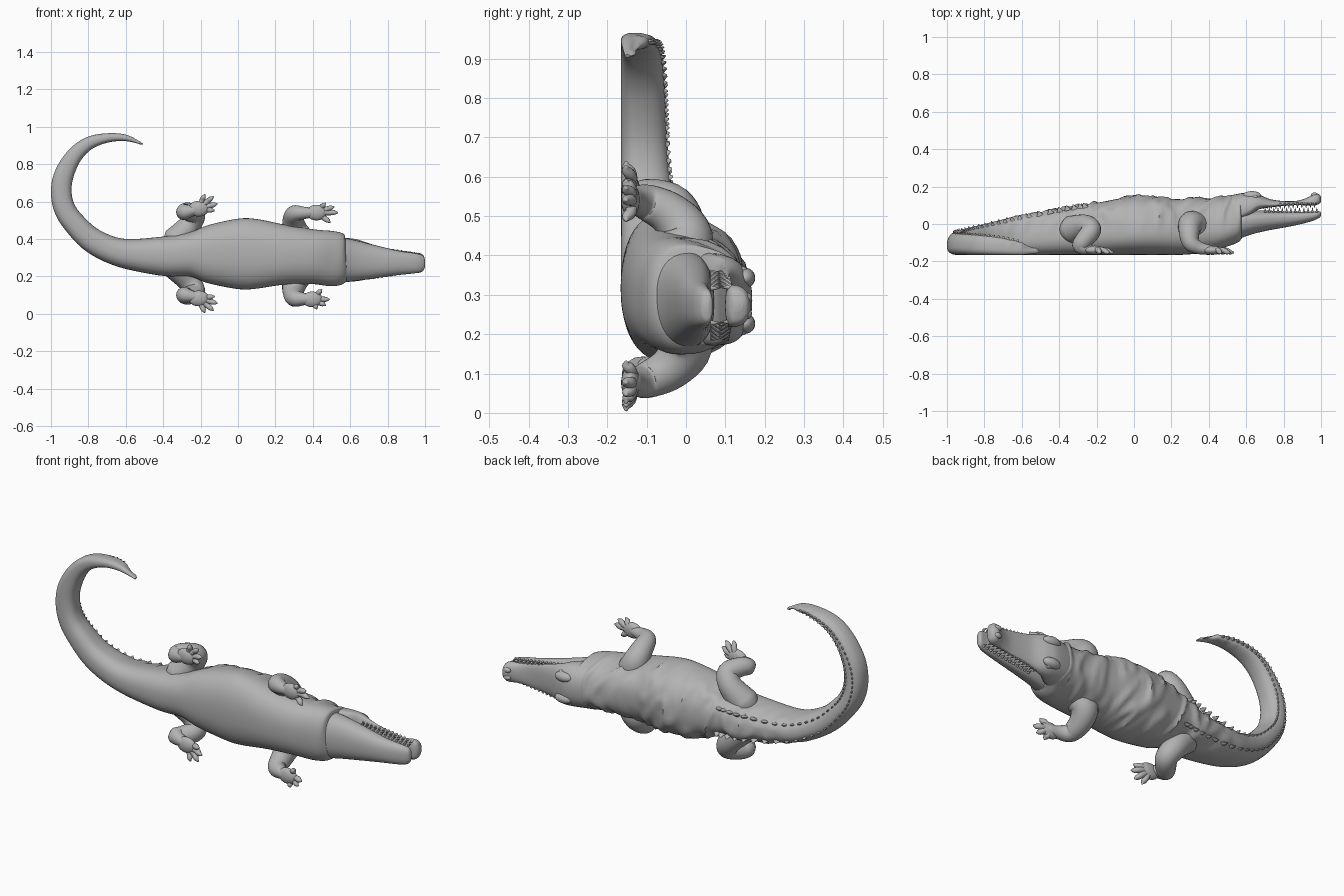
import bpy
import bmesh
import math
from mathutils import Vector, Matrix, noise

if "Cube" in bpy.data.objects:
    bpy.data.objects.remove(bpy.data.objects["Cube"])

grey = bpy.data.materials.new("matte grey")
grey.use_nodes = True
grey.diffuse_color = (.45, .45, .45, 1)
grey.node_tree.nodes["Principled BSDF"].inputs["Base Color"].default_value = (.45, .45, .45, 1)


def finish(name, bm):
    bmesh.ops.recalc_face_normals(bm, faces=bm.faces)
    mesh = bpy.data.meshes.new(name)
    bm.to_mesh(mesh)
    bm.free()
    mesh.materials.append(grey)
    obj = bpy.data.objects.new(name, mesh)
    bpy.context.collection.objects.link(obj)
    bpy.ops.object.select_all(action='DESELECT')
    obj.select_set(True)
    bpy.context.view_layer.objects.active = obj
    bpy.ops.object.shade_smooth_by_angle(angle=math.radians(50))
    return obj


def smooth_path(points, steps):
    """Catmull-Rom interpolation of tuples of any length."""
    pts = [points[0]] + list(points) + [points[-1]]
    out = []
    for a, b, c, d in zip(pts, pts[1:], pts[2:], pts[3:]):
        for k in range(steps):
            t = k / steps
            out.append([q + t / 2 * (r - p + t * (2 * p - 5 * q + 4 * r - s + t * (3 * (q - r) + s - p)))
                        for p, q, r, s in zip(a, b, c, d)])
    return out + [list(points[-1])]


def skin(bm, rings):
    loops = [[bm.verts.new(co) for co in ring] for ring in rings]
    for a, b in zip(loops, loops[1:]):
        for i in range(len(a)):
            j = (i + 1) % len(a)
            bm.faces.new((a[i], a[j], b[j], b[i]))
    bm.faces.new(loops[0])
    bm.faces.new(loops[-1])


def frames(stations):
    """Centre and sideways direction in the ground plane for each station."""
    for i, s in enumerate(stations):
        a, b = stations[max(i - 1, 0)], stations[min(i + 1, len(stations) - 1)]
        t = Vector((b[0] - a[0], 0, b[1] - a[1])).normalized()
        yield s, Vector((-t.z, 0, t.x))


def power(v, e):
    return math.copysign(abs(v) ** e, v)


def trunk(name, stations, waist, folds=0, sides=48, steps=9):
    """Loft of stations: x, z, half width, belly y, back y."""
    rings = []
    for (x, z, w, low, top), side in frames(smooth_path(stations, steps)):
        mid = low + (top - low) * waist
        ring = []
        for k in range(sides):
            ang = math.tau * k / sides
            u, v = power(math.cos(ang), .85), power(math.sin(ang), .85)
            co = Vector((x, mid + v * ((top - mid) if v > 0 else (mid - low)), z)) + side * u * w
            if folds and v > 0:
                # loose skin folds run across the back
                n = abs(noise.noise(Vector((co.x * 13 + co.z * 4, co.y * 5, co.z * 5))))
                fade = min(1, max(0, co.x + .75) * 3) * min(1, v * 2)
                co += (side * u + Vector((0, v, 0))) * folds * fade * (.3 - min(n * 3, 1))
            ring.append(co)
        rings.append(ring)
    bm = bmesh.new()
    skin(bm, rings)
    return finish(name, bm)


def tube(bm, points, sides=16, steps=5):
    """Round tube through points: x, y, z, radius."""
    path = smooth_path(points, steps)
    # closing rings round off both ends
    first, last = path[0], path[-1]
    rings, side = [], Vector((0, 1, .1))
    for i, p in enumerate(path):
        a, b = path[max(i - 1, 0)], path[min(i + 1, len(path) - 1)]
        t = (Vector(b[:3]) - Vector(a[:3])).normalized()
        side = (side - t * side.dot(t)).normalized()
        other = t.cross(side)
        ends = [(0, 1)]
        if p is first:
            ends = [(-.95, .3), (-.7, .7), (0, 1)]
        elif p is last:
            ends = [(0, 1), (.7, .7), (.95, .3)]
        for along, r in ends:
            rings.append([Vector(p[:3]) + t * along * p[3] + p[3] * r *
                          (side * math.cos(math.tau * k / sides) + other * math.sin(math.tau * k / sides))
                          for k in range(sides)])
    skin(bm, rings)


def ball(bm, co, scale):
    bmesh.ops.create_uvsphere(bm, u_segments=20, v_segments=12, radius=1,
                              matrix=Matrix.Translation(co) @ Matrix.Diagonal((*scale, 1)))


def spike(bm, co, direction, length, width, along=None, stretch=1):
    z = Vector(direction).normalized()
    x = Vector(along or (1, 0, 0))
    x = (x - z * x.dot(z)).normalized()
    rot = Matrix((x, z.cross(x), z)).transposed().to_4x4()
    bmesh.ops.create_cone(bm, cap_ends=True, segments=8, radius1=width, radius2=width * .12, depth=length,
                          matrix=Matrix.Translation(co) @ rot @ Matrix.Diagonal((stretch, 1, 1, 1)))


# Body and curling tail in one loft
F = -.165
tail = [(-.51, .907, .004, F + .01, -.135), (-.6, .94, .017, F, -.1), (-.7, .94, .025, F, -.075),
        (-.8, .91, .035, F, -.062), (-.875, .845, .043, F, -.055), (-.928, .75, .052, F, -.05),
        (-.945, .66, .055, F, -.045), (-.93, .57, .057, F, -.035), (-.88, .49, .06, F, -.02),
        (-.775, .39, .067, F, .005), (-.62, .325, .077, F, .045)]
torso = [(-.4, .308, .105, F, .09), (-.26, .316, .118, F, .112), (-.16, .318, .155, F, .13),
         (0, .32, .188, F, .158), (.1, .32, .186, F, .15), (.25, .315, .16, F, .142),
         (.4, .305, .146, -.15, .145), (.5, .295, .147, -.12, .152), (.56, .29, .135, -.095, .152),
         (.585, .29, .1, -.06, .12)]
trunk("body_and_tail", tail + torso, .38, folds=.014)

# Jaws
trunk("upper_jaw", [(.5, .29, .12, -.02, .15), (.6, .287, .116, .03, .168), (.66, .283, .106, .075, .16),
                    (.74, .28, .084, .09, .13), (.85, .275, .064, .1, .122), (.92, .272, .054, .1, .138),
                    (.965, .272, .053, .1, .163), (.99, .272, .042, .108, .158), (1, .272, .015, .12, .145)],
      .3, sides=32)
trunk("lower_jaw", [(.5, .29, .13, -.11, .06), (.6, .285, .114, -.065, .07), (.7, .279, .095, -.038, .072),
                    (.85, .272, .066, -.01, .066), (.95, .27, .053, .015, .066), (.99, .27, .04, .033, .068),
                    (1, .27, .015, .045, .06)], .6, sides=32)

# Brow ridges, eyes and nostrils
bm = bmesh.new()
for s in (-1, 1):
    ball(bm, (.63, .15, .285 + s * .058), (.05, .026, .026))
    ball(bm, (.645, .14, .285 + s * .074), (.018, .018, .014))
    ball(bm, (.965, .155, .272 + s * .02), (.02, .013, .014))
finish("brows_and_nostrils", bm)

# Teeth along both jaw edges
bm = bmesh.new()
for s in (-1, 1):
    for i in range(13):
        x = .69 + i * .023
        w = .084 - (x - .69) * .145
        spike(bm, (x, .094 + i * .0006, .275 + s * w), (0, -1, 0), .03, .008)
        spike(bm, (x + .011, .075, .273 + s * w), (0, 1, 0), .026, .007)
finish("teeth", bm)

# Ridge scutes: two rows on the tail base that close up toward the tip
bm = bmesh.new()
for i, ((x, z, w, low, top), side) in enumerate(frames(smooth_path(tail + torso[:2], 4))):
    if i < 5:
        continue
    spread = min(.6, i * .014)
    along = side.cross(Vector((0, 1, 0)))
    for s in (-1, 1):
        co = Vector((x, top - .02 * spread, z)) + side * s * spread * w
        spike(bm, co, Vector((0, 1, 0)) + side * s * .3 + along * .3, .026, .01, along, 1.9)
finish("tail_scutes", bm)


# Legs with palms and four clawed toes, mirrored about the trunk's centre line
def leg(name, centre, s, path, palm, toes, toe_shift=0):
    def place(p, dx=0):
        return (p[0] + dx, p[1], centre + s * p[2])
    bm = bmesh.new()
    tube(bm, [(*place(p), p[3]) for p in path], sides=24)
    ball(bm, place(palm, toe_shift / 2), (.055, .024, .042))
    for toe in toes:
        tip = Vector(place((toe[0], -.152, toe[1]), toe_shift))
        root = Vector(place(palm, toe_shift / 2))
        mid = root.lerp(tip, .6) + Vector((0, .008, 0))
        tube(bm, [(*root, .016), (*mid, .015), (*root.lerp(tip, .85), .013), (*tip, .006)], sides=10, steps=3)
    finish(name, bm)


hind = [(-.33, -.03, .07, .075), (-.26, -.01, .15, .06), (-.23, -.035, .205, .054),
        (-.27, -.09, .225, .048), (-.285, -.12, .222, .042), (-.23, -.138, .232, .026)]
hind_toes = [(-.18, .312), (-.135, .302), (-.115, .265), (-.13, .23)]
front = [(.34, -.02, .07, .08), (.305, 0, .14, .068), (.295, -.04, .195, .056),
         (.305, -.1, .226, .046), (.35, -.128, .23, .034), (.41, -.138, .232, .024)]
front_toes = [(.465, .28), (.51, .262), (.53, .232), (.49, .182)]
for word, s, shift in (("left", 1, 0), ("right", -1, -.045)):
    leg(word + "_hind_leg", .322, s, hind, (-.21, -.14, .24), hind_toes)
    leg(word + "_front_leg", .309, s, front, (.42, -.141, .232), front_toes, shift)
